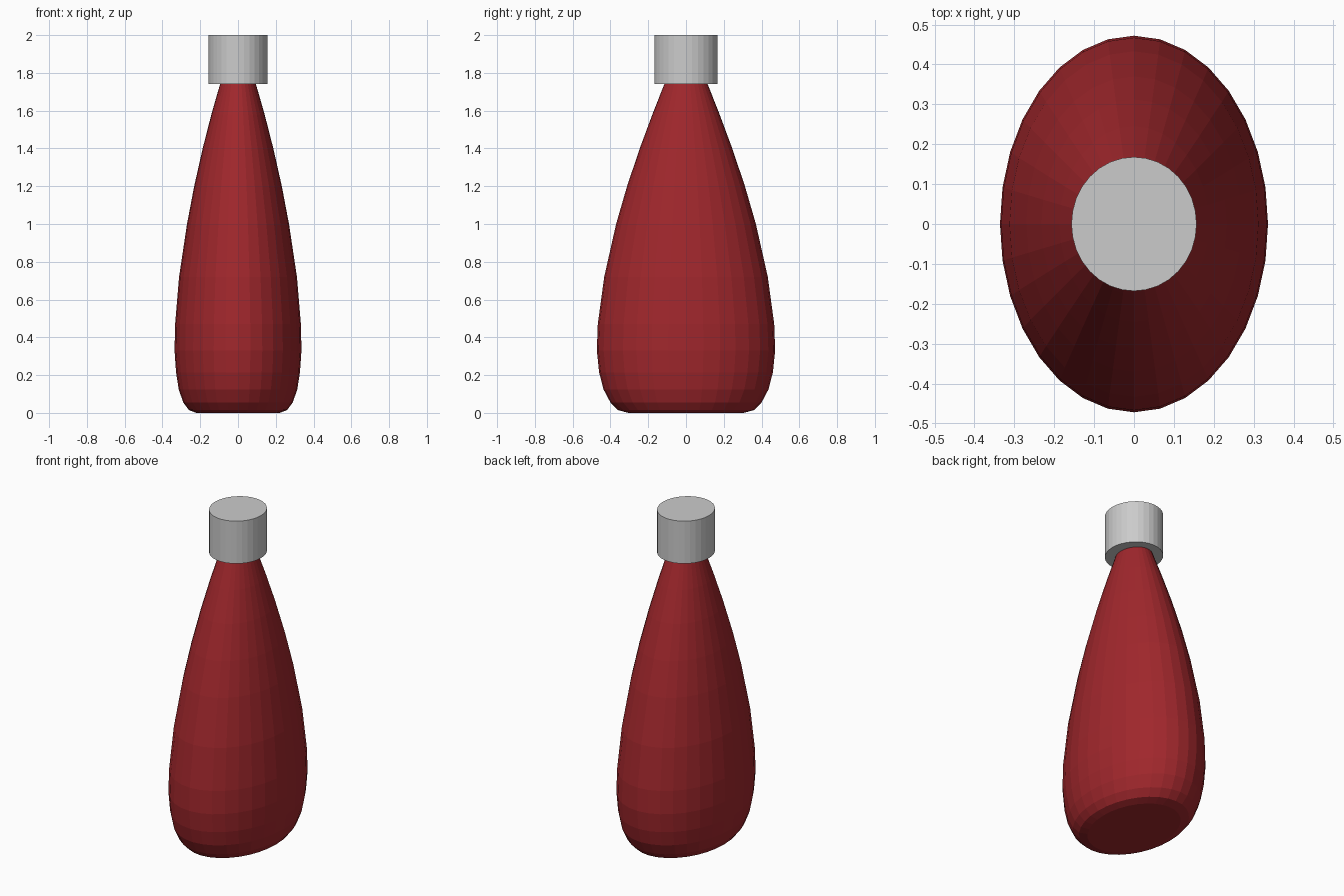
import bpy, bmesh
from math import cos, sin, tau

if "Cube" in bpy.data.objects:
    bpy.data.objects.remove(bpy.data.objects["Cube"])

SIDES = 32


def loft(name, rings, color=None):
    """Skin a stack of ellipses (z, half width x, half depth y), capped at both ends."""
    bm = bmesh.new()
    loops = []
    for z, rx, ry in rings:
        loops.append([bm.verts.new((rx * cos(tau * i / SIDES), ry * sin(tau * i / SIDES), z))
                      for i in range(SIDES)])
    for lo, hi in zip(loops, loops[1:]):
        for i in range(SIDES):
            j = (i + 1) % SIDES
            bm.faces.new((lo[i], lo[j], hi[j], hi[i]))
    bm.faces.new(loops[0][::-1])
    bm.faces.new(loops[-1])
    mesh = bpy.data.meshes.new(name)
    bm.to_mesh(mesh)
    bm.free()
    obj = bpy.data.objects.new(name, mesh)
    bpy.context.collection.objects.link(obj)
    if color:
        mat = bpy.data.materials.new(name + "_red")
        mat.diffuse_color = color
        mat.use_nodes = True
        mat.node_tree.nodes["Principled BSDF"].inputs["Base Color"].default_value = mat.diffuse_color
        mesh.materials.append(mat)
    return obj


# Flattened teardrop bottle with a rounded foot
loft("bottle_body", [
    (0.0, 0.22, 0.305), (0.015, 0.26, 0.36), (0.055, 0.29, 0.40),
    (0.125, 0.314, 0.437), (0.215, 0.328, 0.46), (0.33, 0.336, 0.472),
    (0.47, 0.333, 0.467), (0.72, 0.312, 0.433), (1.0, 0.270, 0.370),
    (1.2, 0.232, 0.312), (1.4, 0.187, 0.245), (1.58, 0.141, 0.178),
    (1.74, 0.095, 0.115), (1.78, 0.082, 0.098),
], (0.35, 0.02, 0.025, 1))

# Slightly oval screw cap
loft("cap", [(1.74, 0.157, 0.168), (2.0, 0.157, 0.168)])
